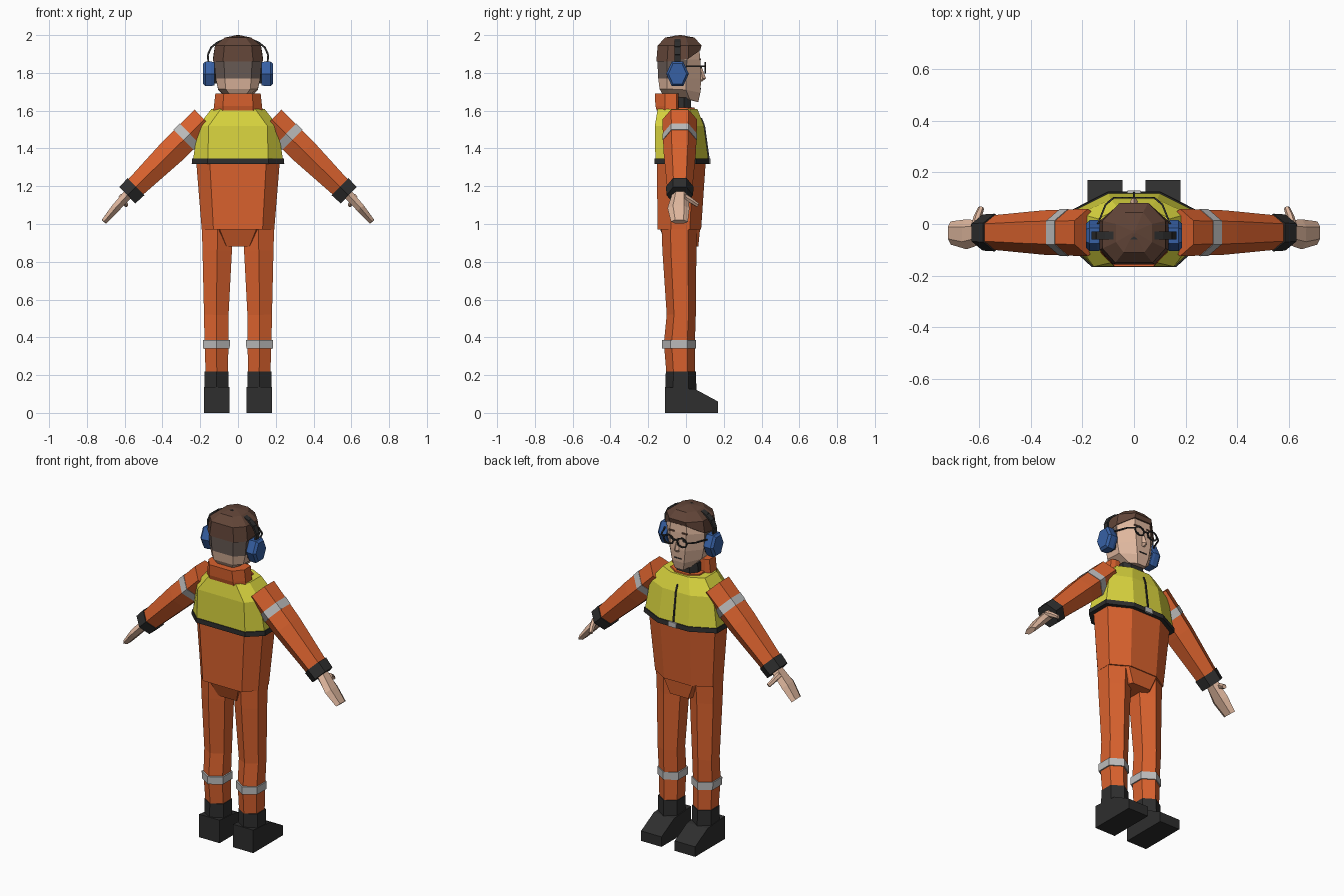
import bpy, bmesh, math
from mathutils import Vector


def colour(name, r, g, b):
    m = bpy.data.materials.new(name)
    lin = [((c / 255 + 0.055) / 1.055) ** 2.4 for c in (r, g, b)]
    m.diffuse_color = (*lin, 1)
    return m


ORANGE = colour("orange cloth", 218, 98, 46)
YELLOW = colour("yellow vest", 222, 217, 64)
BLACK = colour("black", 46, 46, 46)
GREY = colour("reflective grey", 188, 188, 188)
SKIN = colour("skin", 222, 182, 157)
HAIR = colour("brown hair", 98, 69, 56)
FADE = colour("short hair", 106, 92, 86)
BLUE = colour("blue cups", 55, 97, 165)


def finish(name, bm, *mats):
    bmesh.ops.recalc_face_normals(bm, faces=bm.faces)
    me = bpy.data.meshes.new(name)
    bm.to_mesh(me)
    bm.free()
    for m in mats:
        me.materials.append(m)
    ob = bpy.data.objects.new(name, me)
    bpy.context.collection.objects.link(ob)
    return ob


def skin_rings(bm, rings):
    """Bridge equal-length point rings and cap both ends."""
    rows = [[bm.verts.new(p) for p in r] for r in rings]
    n = len(rows[0])
    for a, b in zip(rows, rows[1:]):
        for i in range(n):
            j = (i + 1) % n
            bm.faces.new((a[i], a[j], b[j], b[i]))
    bm.faces.new(rows[0])
    bm.faces.new(rows[-1])


def octagon(z, w, wb, wf, yb, y1, y2, yf, z1=None, z2=None):
    """Body cross-section: back edge wb, sides w from y1 to y2, front edge wf."""
    z1 = z if z1 is None else z1
    z2 = z1 if z2 is None else z2
    half = [(wb, yb, z), (w, y1, z), (w, y2, z1), (wf, yf, z2)]
    return half + [(-x, y, q) for x, y, q in reversed(half)]


def loft(name, mat, *rings):
    bm = bmesh.new()
    skin_rings(bm, [octagon(*r) for r in rings])
    return finish(name, bm, mat)


def add_tube(bm, stations, n=6, turn=math.pi / 2):
    """Station = centre, radius across, radius along y."""
    d = (Vector(stations[-1][0]) - Vector(stations[0][0])).normalized()
    v = Vector((0, 1, 0)) if abs(d.y) < 0.9 else Vector((1, 0, 0))
    u = v.cross(d).normalized()
    v = d.cross(u)
    rings = []
    for c, ru, rv in stations:
        angles = [turn + math.tau * i / n for i in range(n)]
        rings.append([Vector(c) + u * ru * math.cos(a) + v * rv * math.sin(a)
                      for a in angles])
    skin_rings(bm, rings)


def tube(name, mat, stations, n=6, turn=math.pi / 2):
    bm = bmesh.new()
    add_tube(bm, stations, n, turn)
    return finish(name, bm, mat)


def rods(name, mat, paths, ru, rv):
    bm = bmesh.new()
    for p in paths:
        for a, b in zip(p, p[1:]):
            add_tube(bm, [(a, ru, rv), (b, ru, rv)], 4, math.pi / 4)
    return finish(name, bm, mat)


def prism(name, mat, yz, x0, x1):
    bm = bmesh.new()
    skin_rings(bm, [[(x, y, z) for y, z in yz] for x in (x0, x1)])
    return finish(name, bm, mat)


def box(name, mat, x0, x1, y0, y1, z0, z1):
    return prism(name, mat, [(y0, z0), (y1, z0), (y1, z1), (y0, z1)], x0, x1)


# Torso
loft("jacket", ORANGE,
     (0.97, 0.192, 0.13, 0.09, -0.15, -0.08, 0.02, 0.08),
     (1.34, 0.222, 0.15, 0.10, -0.155, -0.08, 0.04, 0.105))
loft("crotch", ORANGE,
     (0.88, 0.07, 0.06, 0.06, -0.10, -0.08, 0.05, 0.065),
     (0.98, 0.112, 0.10, 0.10, -0.14, -0.12, 0.06, 0.075))
loft("vest", YELLOW,
     (1.33, 0.24, 0.16, 0.10, -0.162, -0.09, 0.05, 0.12),
     (1.52, 0.21, 0.155, 0.09, -0.165, -0.09, 0.04, 0.095),
     (1.61, 0.14, 0.09, 0.06, -0.15, -0.09, 0.02, 0.06))
loft("vest_trim", BLACK,
     (1.318, 0.245, 0.163, 0.103, -0.167, -0.092, 0.053, 0.125),
     (1.346, 0.243, 0.162, 0.102, -0.166, -0.092, 0.052, 0.123))
rods("zipper", BLACK, [[(0, 0.08, 1.56), (0, 0.096, 1.52), (0, 0.12, 1.345)]],
     0.006, 0.007)
box("front_tab", GREY, -0.025, 0.025, 0.12, 0.129, 1.318, 1.348)
loft("neckline", ORANGE,
     (1.60, 0.10, 0.07, 0.045, -0.14, -0.08, 0.01, 0.05),
     (1.616, 0.095, 0.07, 0.04, -0.14, -0.08, 0.01, 0.045))
loft("collar", ORANGE,
     (1.60, 0.13, 0.08, 0.10, -0.155, -0.11, -0.05, -0.04),
     (1.625, 0.127, 0.08, 0.10, -0.162, -0.11, -0.05, -0.04),
     (1.69, 0.12, 0.075, 0.10, -0.165, -0.11, -0.05, -0.04))
loft("undershirt_neck", BLACK,
     (1.59, 0.075, 0.05, 0.045, -0.10, -0.08, -0.01, 0.03),
     (1.67, 0.07, 0.05, 0.04, -0.10, -0.08, -0.01, 0.024))

# Head, with close-cropped hair on the back and sides
head = loft("head", SKIN,
            (1.68, 0.055, 0.04, 0.028, -0.12, -0.08, 0.02, 0.065, 1.66, 1.645),
            (1.715, 0.105, 0.065, 0.04, -0.14, -0.10, 0.0, 0.076, 1.71, 1.695),
            (1.77, 0.118, 0.07, 0.05, -0.147, -0.10, 0.0, 0.08),
            (1.87, 0.127, 0.075, 0.055, -0.152, -0.10, 0.005, 0.076),
            (1.95, 0.11, 0.065, 0.05, -0.14, -0.09, 0.0, 0.068))
head.data.materials.append(FADE)
for f in head.data.polygons:
    if 1.77 < f.center.z < 1.9 and f.center.y < 0.0:
        f.material_index = 1
loft("hair", HAIR,
     (1.86, 0.133, 0.08, 0.058, -0.157, -0.10, 0.012, 0.076, 1.875, 1.92),
     (1.945, 0.122, 0.072, 0.055, -0.15, -0.095, 0.012, 0.082),
     (1.987, 0.07, 0.04, 0.035, -0.11, -0.07, 0.0, 0.045),
     (2.0, 0.006, 0.004, 0.004, -0.036, -0.033, -0.027, -0.024))
# Face
tube("nose", SKIN, [((0, 0.074, 1.835), 0.006, 0.008),
                    ((0, 0.088, 1.77), 0.016, 0.018),
                    ((0, 0.076, 1.755), 0.01, 0.01)], 4)
box("mouth", BLACK, -0.024, 0.024, 0.072, 0.080, 1.713, 1.719)

# Glasses
paths = [[(-0.012, 0.102, 1.835), (0.012, 0.102, 1.835)]]
for s in (1, -1):
    paths.append([(s * (0.045 + 0.033 * math.cos(math.tau * i / 8)), 0.102,
                   1.828 + 0.027 * math.sin(math.tau * i / 8)) for i in range(9)])
    paths.append([(s * 0.078, 0.102, 1.835), (s * 0.11, 0.075, 1.835),
                  (s * 0.14, 0.0, 1.835)])
rods("glasses", BLACK, paths, 0.005, 0.005)

# Headband of the ear defenders
arc = [(0.155, 1.84), (0.16, 1.895), (0.142, 1.935), (0.11, 1.96), (0.055, 1.985)]
band = arc + [(0, 1.993)] + [(-x, z) for x, z in reversed(arc)]
rods("headband", BLACK, [[(x, -0.045, z) for x, z in band]], 0.007, 0.022)

for s, side in ((1, "right"), (-1, "left")):
    box(side + "_eye", BLACK, s * 0.032, s * 0.054, 0.069, 0.081, 1.822, 1.832)
    box(side + "_eyebrow", HAIR, s * 0.025, s * 0.06, 0.068, 0.08, 1.868, 1.877)

    # Ear defenders
    tube(side + "_ear_cup", BLUE, [((s * 0.125, -0.045, 1.795), 0.07, 0.056),
                                   ((s * 0.142, -0.045, 1.795), 0.075, 0.06),
                                   ((s * 0.172, -0.045, 1.795), 0.075, 0.06),
                                   ((s * 0.185, -0.045, 1.795), 0.062, 0.048)])
    tube(side + "_ear_pad", BLACK, [((s * 0.10, -0.045, 1.795), 0.06, 0.045),
                                    ((s * 0.127, -0.045, 1.795), 0.06, 0.045)])

    # Legs and boots
    tube(side + "_leg", ORANGE, [((s * 0.107, -0.035, 1.0), 0.098, 0.095),
                                 ((s * 0.110, -0.035, 0.86), 0.090, 0.090),
                                 ((s * 0.115, -0.025, 0.52), 0.075, 0.077),
                                 ((s * 0.114, -0.035, 0.37), 0.073, 0.082),
                                 ((s * 0.112, -0.028, 0.20), 0.068, 0.075)])
    tube(side + "_leg_band", GREY, [((s * 0.114, -0.036, 0.342), 0.081, 0.09),
                                    ((s * 0.114, -0.036, 0.387), 0.082, 0.09)])
    prism(side + "_boot", BLACK, [(-0.112, 0), (0.17, 0), (0.17, 0.06),
                                  (0.05, 0.125), (-0.112, 0.138)],
          s * 0.044, s * 0.18)
    tube(side + "_boot_shaft", BLACK, [((s * 0.113, -0.027, 0.12), 0.074, 0.082),
                                       ((s * 0.113, -0.027, 0.218), 0.073, 0.08)])

    # Arms: positions run along the sleeve from shoulder (0) to cuff (1)
    def on_arm(t):
        return (s * (0.178 + 0.385 * t), -0.033, 1.553 - 0.378 * t)

    tube(side + "_sleeve", ORANGE, [(on_arm(0), 0.086, 0.092),
                                    (on_arm(0.45), 0.083, 0.086),
                                    (on_arm(0.98), 0.064, 0.066)])
    tube(side + "_sleeve_band", GREY, [(on_arm(0.20), 0.088, 0.092),
                                       (on_arm(0.285), 0.087, 0.091)])
    tube(side + "_cuff", BLACK, [(on_arm(0.94), 0.073, 0.073),
                                 (on_arm(1.06), 0.070, 0.07)])
    tube(side + "_hand", SKIN, [((s * 0.575, -0.03, 1.165), 0.030, 0.042),
                                ((s * 0.65, -0.04, 1.083), 0.026, 0.058),
                                ((s * 0.710, -0.035, 1.012), 0.017, 0.045)])
    tube(side + "_thumb", SKIN, [((s * 0.615, -0.01, 1.145), 0.018, 0.018),
                                 ((s * 0.605, 0.03, 1.122), 0.015, 0.015),
                                 ((s * 0.592, 0.062, 1.10), 0.012, 0.012)])
